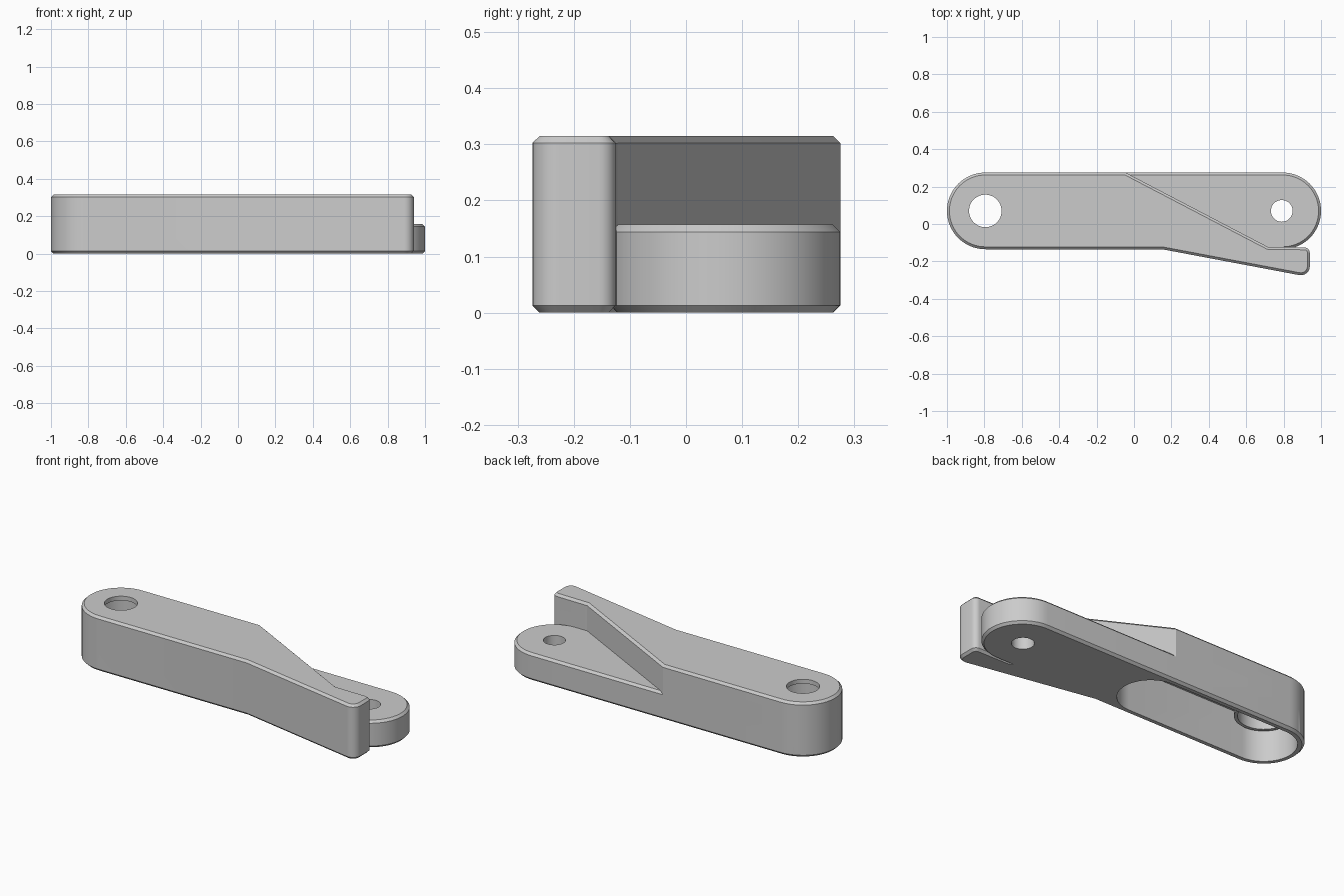
import bpy, bmesh, math

if "Cube" in bpy.data.objects:
    bpy.data.objects.remove(bpy.data.objects["Cube"])

H, LOW, CY, R, CX = 0.315, 0.157, 0.07, 0.205, 0.795

grey = bpy.data.materials.new("plain grey")
grey.diffuse_color = (0.6, 0.6, 0.6, 1)
grey.use_nodes = True
grey.node_tree.nodes["Principled BSDF"].inputs["Base Color"].default_value = grey.diffuse_color


def arc(cx, cy, r, a0, a1, n):
    return [(cx + r * math.cos(math.radians(a0 + (a1 - a0) * i / n)),
             cy + r * math.sin(math.radians(a0 + (a1 - a0) * i / n))) for i in range(n + 1)]


def stadium(x0, x1, r):
    return arc(x0, CY, r, 90, 270, 32) + arc(x1, CY, r, -90, 90, 32)


def prism(name, pts, z0, z1, chamfer=0):
    """Extrude an outline, with optional chamfered top and bottom rims."""
    bm = bmesh.new()
    face = bm.faces.new([bm.verts.new((x, y, z0)) for x, y in pts])
    ext = bmesh.ops.extrude_face_region(bm, geom=[face])
    for v in ext["geom"]:
        if isinstance(v, bmesh.types.BMVert):
            v.co.z = z1
    bmesh.ops.recalc_face_normals(bm, faces=bm.faces)
    if chamfer:
        rims = [e for e in bm.edges if abs(e.verts[0].co.z - e.verts[1].co.z) < 1e-5]
        bmesh.ops.bevel(bm, geom=rims, offset=chamfer, offset_type='OFFSET',
                        segments=1, profile=0.5, affect='EDGES')
    me = bpy.data.meshes.new(name)
    bm.to_mesh(me)
    bm.free()
    me.materials.append(grey)
    ob = bpy.data.objects.new(name, me)
    bpy.context.collection.objects.link(ob)
    return ob


def combine(target, tool, op):
    """Apply a boolean and discard the tool."""
    bpy.context.view_layer.objects.active = target
    m = target.modifiers.new(op, 'BOOLEAN')
    m.operation, m.object, m.solver = op, tool, 'EXACT'
    bpy.ops.object.modifier_apply(modifier=m.name)
    bpy.data.objects.remove(tool)


def disc(name, x, r, z0, z1):
    return prism(name, arc(x, CY, r, 0, 360, 48)[:-1], z0, z1)


# Full-height arm with diagonal shoulder and thumb tab
outline = (arc(-CX, CY, R, 90, 270, 32) + [(0.15, -0.135)]
           + arc(0.892, -0.226, 0.048, -100, 0, 8)
           + arc(0.91, -0.155, 0.03, 0, 88, 6)
           + [(0.715, -0.122), (-0.045, 0.275)])
arm = prism("lever_arm", outline, 0, H, 0.013)

# Half-height end with the small pivot
combine(arm, prism("low_end", stadium(-CX, CX, R), 0, LOW, 0.013), 'UNION')

# Long pocket in the underside, leaving a ring around the large hole
pocket = prism("pocket_cutter", stadium(-CX, -0.05, 0.17), -0.1, 0.25)
combine(pocket, disc("ring", -CX, 0.15, 0.165, 0.4), 'DIFFERENCE')
combine(arm, pocket, 'DIFFERENCE')

# Counterbore, large hole and small hole
combine(arm, disc("counterbore", -CX, 0.132, -0.1, 0.29), 'DIFFERENCE')
combine(arm, disc("large_hole", -CX, 0.087, 0.2, 0.5), 'DIFFERENCE')
combine(arm, disc("small_hole", CX - 0.005, 0.058, -0.2, 0.5), 'DIFFERENCE')

bpy.ops.object.select_all(action='DESELECT')
arm.select_set(True)
bpy.context.view_layer.objects.active = arm
bpy.ops.object.shade_smooth_by_angle(angle=math.radians(25))
